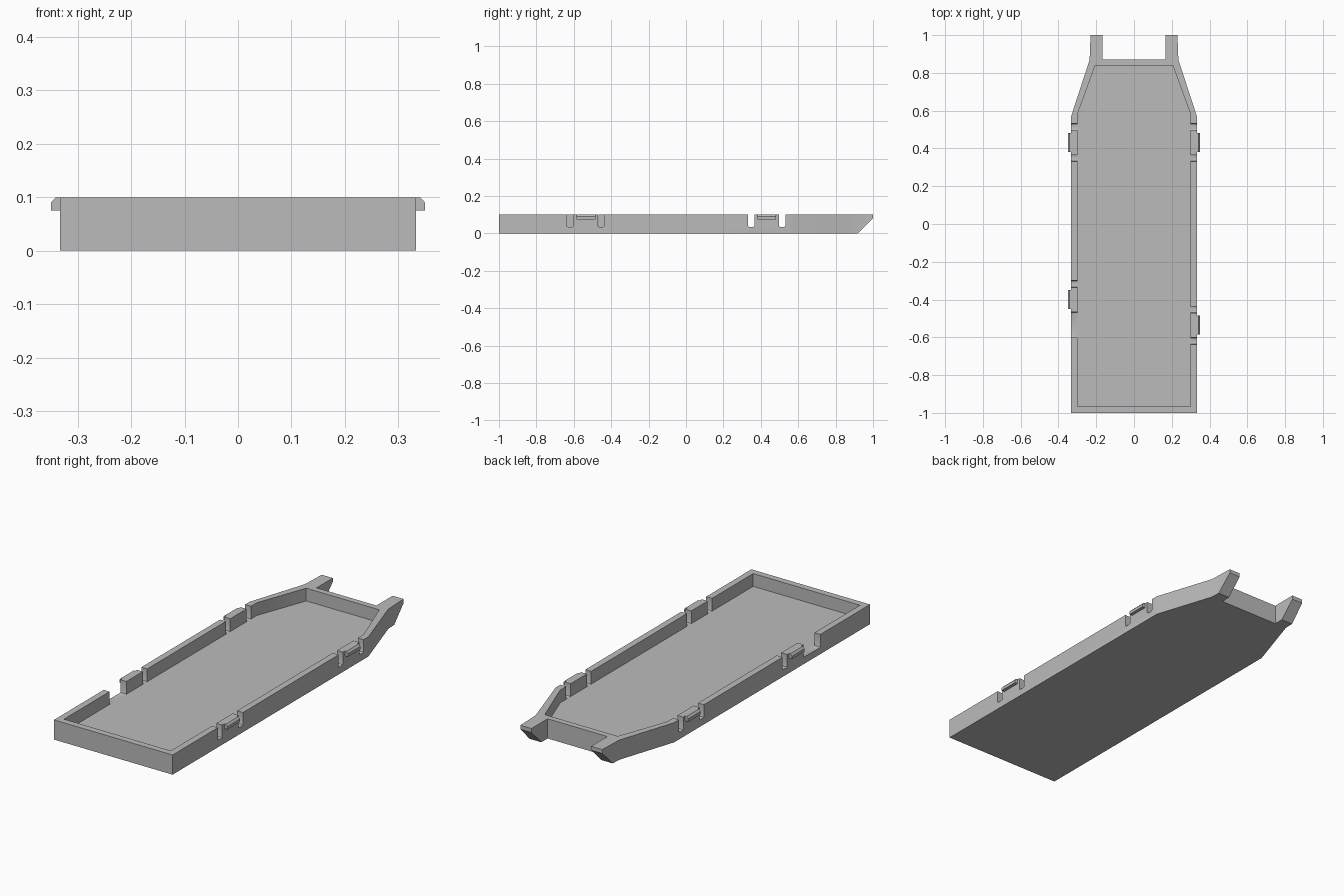
import bpy, bmesh

cube = bpy.data.objects.get("Cube")
if cube:
    bpy.data.objects.remove(cube, do_unlink=True)

grey = bpy.data.materials.new("plain grey")
grey.use_nodes = True
grey.diffuse_color = (0.5, 0.5, 0.5, 1)
grey.node_tree.nodes["Principled BSDF"].inputs["Base Color"].default_value = (0.5, 0.5, 0.5, 1)

HALF, INNER, FLOOR, TOP = 0.333, 0.30, 0.035, 0.10


def prism(name, points, axis, lo, hi):
    """Extrude a 2D profile along x, y or z between lo and hi."""
    place = {"x": lambda a, b, c: (c, a, b),
             "y": lambda a, b, c: (a, c, b),
             "z": lambda a, b, c: (a, b, c)}[axis]
    bm = bmesh.new()
    low = [bm.verts.new(place(a, b, lo)) for a, b in points]
    high = [bm.verts.new(place(a, b, hi)) for a, b in points]
    bm.faces.new(low)
    bm.faces.new(high)
    n = len(points)
    for i in range(n):
        j = (i + 1) % n
        bm.faces.new((low[i], low[j], high[j], high[i]))
    bmesh.ops.recalc_face_normals(bm, faces=bm.faces)
    mesh = bpy.data.meshes.new(name)
    bm.to_mesh(mesh)
    bm.free()
    mesh.materials.append(grey)
    obj = bpy.data.objects.new(name, mesh)
    bpy.context.collection.objects.link(obj)
    return obj


def mirrored(half):
    return half + [(-x, y) for x, y in reversed(half)]


def activate(obj):
    bpy.ops.object.select_all(action="DESELECT")
    obj.select_set(True)
    bpy.context.view_layer.objects.active = obj


def cut(target, cutter):
    cutter.hide_render = True
    mod = target.modifiers.new("cut", "BOOLEAN")
    mod.operation, mod.solver, mod.object = "DIFFERENCE", "EXACT", cutter
    activate(target)
    bpy.ops.object.modifier_apply(modifier=mod.name)
    bpy.data.objects.remove(cutter, do_unlink=True)


# Tray body with tapered end and two prongs
tray = prism("tray", mirrored([(HALF, -1), (HALF, 0.57), (0.235, 0.87), (0.23, 1),
                               (0.168, 1), (0.168, 0.87)]), "z", 0, TOP)

# Recess
cut(tray, prism("recess", mirrored([(INNER, -0.967), (INNER, 0.58), (0.205, 0.84)]),
                "z", FLOOR, 0.2))

# Sloped undersides of the prongs
cut(tray, prism("slope", [(0.89, -0.03), (1.03, 0.11), (1.1, 0.11), (1.1, -0.03)],
                "x", -0.5, 0.5))

# Slots beside each clip, with rounded bottom corners: side, start, end
slots = [(1, -0.637, -0.602), (1, -0.471, -0.436), (-1, -0.602, -0.467), (-1, -0.335, -0.30)]
for side in (1, -1):
    slots += [(side, 0.332, 0.366), (side, 0.497, 0.532)]
R = 0.006
for side, a, b in slots:
    profile = [(a, 0.2), (a, FLOOR + R), (a + R * 0.3, FLOOR + R * 0.3), (a + R, FLOOR),
               (b - R, FLOOR), (b - R * 0.3, FLOOR + R * 0.3), (b, FLOOR + R), (b, 0.2)]
    lo, hi = sorted((side * (INNER - 0.004), side * 0.4))
    cut(tray, prism("slot", profile, "x", lo, hi))

activate(tray)
bpy.ops.object.shade_smooth_by_angle()

# Snap clips: chamfered ridges on the side walls
for name, side, mid in (("clip_back_left", 1, 0.432), ("clip_front_left", 1, -0.535),
                        ("clip_back_right", -1, 0.432), ("clip_front_right", -1, -0.40)):
    ridge = [(0.325, 0.075), (0.35, 0.075), (0.35, 0.09), (0.341, TOP), (0.325, TOP)]
    prism(name, [(side * x, z) for x, z in ridge], "y", mid - 0.05, mid + 0.05)
